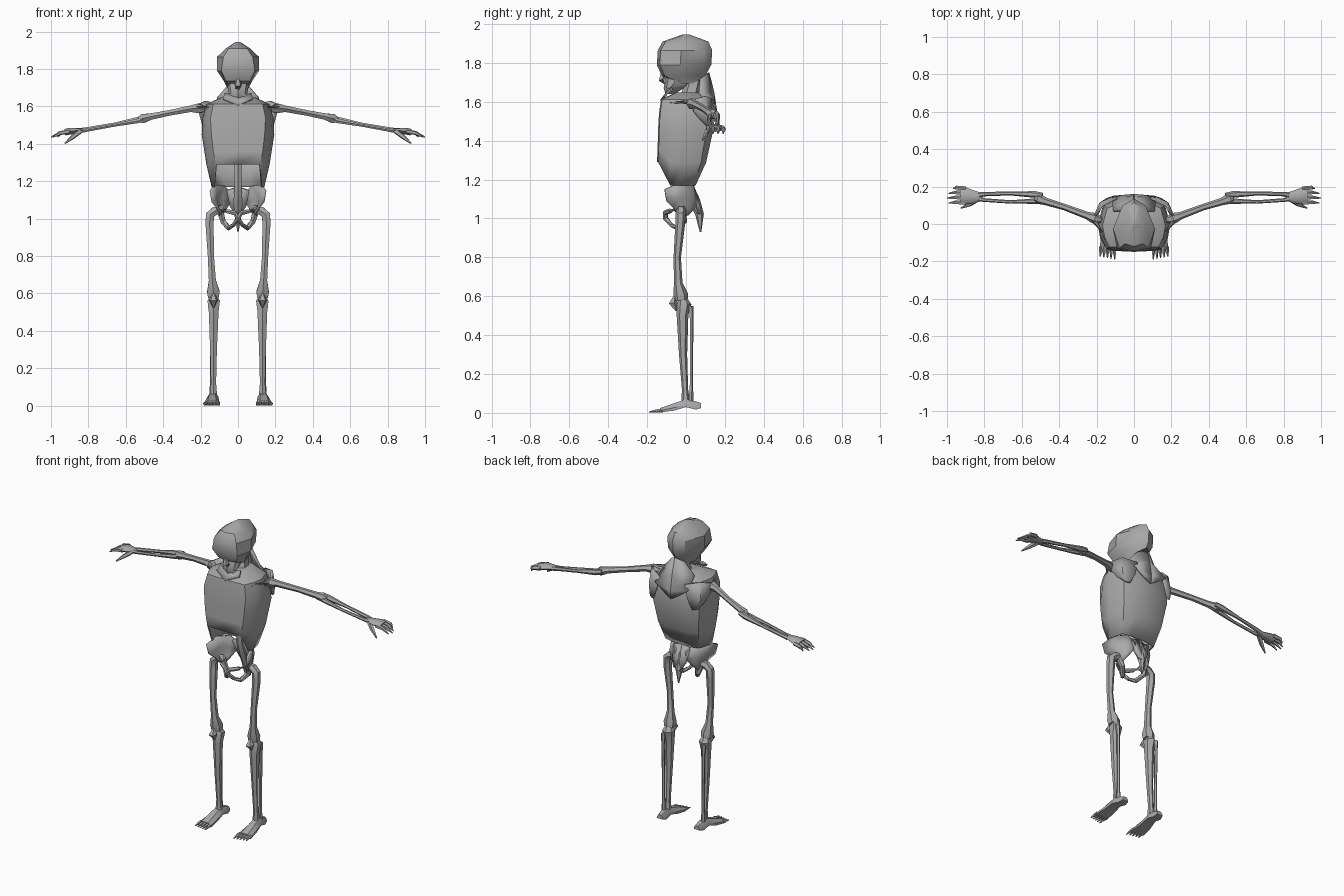
import bpy, bmesh, math
from mathutils import Vector

bone_mat = bpy.data.materials.new("bone_grey")
bone_mat.diffuse_color = (0.40, 0.40, 0.40, 1)


def finish(name, bm, mirror=False, thick=0, angle=35):
    bmesh.ops.recalc_face_normals(bm, faces=bm.faces)
    me = bpy.data.meshes.new(name)
    bm.to_mesh(me)
    bm.free()
    me.materials.append(bone_mat)
    ob = bpy.data.objects.new(name, me)
    bpy.context.collection.objects.link(ob)
    bpy.ops.object.select_all(action='DESELECT')
    ob.select_set(True)
    bpy.context.view_layer.objects.active = ob
    bpy.ops.object.shade_smooth_by_angle(angle=math.radians(angle))
    if thick:
        mod = ob.modifiers.new("thickness", 'SOLIDIFY')
        mod.thickness = thick
        mod.offset = 0
    if mirror:
        ob.modifiers.new("mirror", 'MIRROR')
    return ob


def skin(bm, rings, caps=(True, True), closed=True):
    """Bridge equal-length point rings with quads."""
    vs = [[bm.verts.new(p) for p in r] for r in rings]
    n = len(vs[0])
    for a, b in zip(vs, vs[1:]):
        for i in range(n if closed else n - 1):
            j = (i + 1) % n
            bm.faces.new((a[i], a[j], b[j], b[i]))
    for ring, cap in ((vs[0], caps[0]), (vs[-1], caps[1])):
        if cap:
            bm.faces.new(ring)


def add_bone(bm, pts, sides=6, flat=1.0):
    """Tube through (x, y, z, radius) points; flat squashes it vertically."""
    P = [Vector(p[:3]) for p in pts]
    rings = []
    for i, p in enumerate(P):
        d = (P[min(i + 1, len(P) - 1)] - P[max(i - 1, 0)]).normalized()
        ref = Vector((0, 1, 0)) if abs(d.y) < 0.8 else Vector((1, 0, 0))
        u = (ref - d * ref.dot(d)).normalized()
        w = d.cross(u)
        r = pts[i][3]
        rings.append([p + u * r * math.cos(2 * math.pi * k / sides)
                      + w * r * flat * math.sin(2 * math.pi * k / sides) for k in range(sides)])
    skin(bm, rings)


def bones(name, paths, sides=6, flat=1.0, mirror=True):
    bm = bmesh.new()
    for pts in paths:
        add_bone(bm, pts, sides, flat)
    return finish(name, bm, mirror)


def plate(name, rows, thick=0.012, mirror=True):
    bm = bmesh.new()
    skin(bm, rows, (False, False), False)
    return finish(name, bm, mirror, thick)


def head_ring(z, w, yf, yb, fw=0.75, bw=0.55):
    m = yf * 0.5 + yb * 0.5
    right = [(fw * w, yf + 0.015, z), (w, m - 0.02, z), (bw * w, yb * 0.75 + m * 0.25, z)]
    return [(0, yf, z)] + right + [(0, yb, z)] + [(-x, y, z) for x, y, z in reversed(right)]


# Skull and jaw
bm = bmesh.new()
skin(bm, [head_ring(1.695, 0.055, -0.05, 0.07), head_ring(1.735, 0.075, -0.125, 0.10, 0.85),
          head_ring(1.79, 0.112, -0.15, 0.13, 0.8), head_ring(1.865, 0.112, -0.145, 0.135, 0.7),
          head_ring(1.91, 0.065, -0.12, 0.115), head_ring(1.945, 0.012, -0.02, 0.02)])
finish("skull", bm)
bm = bmesh.new()
skin(bm, [head_ring(1.64, 0.03, -0.105, -0.06), head_ring(1.67, 0.05, -0.115, -0.01),
          head_ring(1.70, 0.055, -0.11, 0.03), head_ring(1.74, 0.06, -0.10, 0.03)])
finish("jaw", bm)
bones("nose", [[(0, -0.12, 1.745, 0.012), (0, -0.125, 1.715, 0.02), (0, -0.10, 1.70, 0.015)]], 5, mirror=False)

# Rib cage: open underneath, hem lower behind the breast edge
def rib_ring(z, front, side, back, yf, yb, drop=0):
    half = [(0, yf, z), (front, yf + 0.005, z), (side * 0.93, yf * 0.55, z - drop),
            (side, (yf + yb) / 2, z - drop), (side * 0.85, yb * 0.75, z - drop),
            (back, yb, z - drop), (0, yb, z - drop)]
    return half + [(-x, y, k) for x, y, k in reversed(half[1:-1])]


bm = bmesh.new()
skin(bm, [rib_ring(1.29, 0.115, 0.137, 0.06, -0.145, 0.045, 0.12),
          rib_ring(1.36, 0.13, 0.165, 0.07, -0.142, 0.10, 0.07),
          rib_ring(1.45, 0.14, 0.19, 0.08, -0.14, 0.135),
          rib_ring(1.54, 0.145, 0.185, 0.08, -0.135, 0.125),
          rib_ring(1.61, 0.13, 0.165, 0.07, -0.125, 0.11),
          rib_ring(1.645, 0.07, 0.09, 0.05, -0.05, 0.08)], (False, True))
finish("rib_cage", bm, thick=0.008)

# Neck and upper back kite
bones("neck", [[(0, 0.02, 1.60, 0.06), (0, 0.03, 1.66, 0.045), (0, 0.05, 1.74, 0.04)]], 6, mirror=False)
plate("upper_back", [[(0, 0.115, 1.75), (0.045, 0.075, 1.72)],
                     [(0, 0.14, 1.65), (0.11, 0.07, 1.645)],
                     [(0, 0.155, 1.55), (0.115, 0.145, 1.575)],
                     [(0, 0.15, 1.50), (0.05, 0.145, 1.53)]])
plate("collar_vee", [[(0, -0.10, 1.645), (0.07, -0.07, 1.67)],
                     [(0, -0.13, 1.605), (0.08, -0.10, 1.64)]], 0.01)

# Shoulder girdle
bones("collar_bone", [[(0.10, -0.12, 1.585, 0.008), (0.15, -0.075, 1.595, 0.010),
                       (0.21, 0.015, 1.60, 0.014)]])
plate("shoulder_blade", [[(0.215, 0.03, 1.61), (0.17, 0.10, 1.63), (0.09, 0.14, 1.61)],
                         [(0.20, 0.04, 1.55), (0.18, 0.11, 1.53), (0.11, 0.145, 1.53)],
                         [(0.185, 0.08, 1.50), (0.165, 0.12, 1.465), (0.14, 0.135, 1.46)]])

# Arms
bones("upper_arm", [[(0.175, 0.02, 1.585, 0.016), (0.21, 0.03, 1.59, 0.030), (0.25, 0.045, 1.588, 0.02),
                     (0.37, 0.09, 1.565, 0.017), (0.47, 0.12, 1.545, 0.02), (0.51, 0.135, 1.535, 0.028),
                     (0.53, 0.14, 1.53, 0.016)]])
bones("forearm", [[(0.49, 0.152, 1.54, 0.015), (0.53, 0.158, 1.53, 0.018), (0.66, 0.163, 1.505, 0.010),
                   (0.80, 0.160, 1.48, 0.012), (0.83, 0.155, 1.473, 0.015)],
                  [(0.50, 0.122, 1.53, 0.014), (0.54, 0.122, 1.522, 0.014), (0.66, 0.118, 1.50, 0.009),
                   (0.80, 0.128, 1.475, 0.010), (0.83, 0.135, 1.472, 0.014)]])
bones("palm", [[(0.815, 0.145, 1.475, 0.022), (0.85, 0.145, 1.472, 0.032), (0.90, 0.150, 1.468, 0.045),
                (0.925, 0.150, 1.462, 0.043)]], 8, 0.4)
bones("fingers", [[(0.90, 0.113 + 0.025 * i, 1.467, 0.013),
                   (0.95, 0.116 + 0.026 * i, 1.458, 0.011),
                   (tip, 0.112 + 0.026 * i, 1.436, 0.003)]
                  for i, tip in enumerate((0.99, 1.0, 0.99, 0.965))], 5)
bones("thumb", [[(0.84, 0.13, 1.47, 0.014), (0.88, 0.105, 1.44, 0.013), (0.925, 0.085, 1.403, 0.004)]], 5)

# Spine, sacrum and tail
bones("spine", [[(0, 0.06, 1.50, 0.03), (0, 0.03, 1.28, 0.022), (0, 0.02, 1.16, 0.022),
                 (0, 0.045, 1.09, 0.028), (0, 0.07, 1.02, 0.022), (0, 0.075, 0.93, 0.004)]],
      mirror=False)
plate("sacrum", [[(0, 0.03, 1.17), (0.06, 0.035, 1.15)], [(0, 0.065, 1.08), (0.045, 0.06, 1.07)],
                 [(0, 0.075, 1.01), (0.012, 0.075, 1.01)]], 0.02)

# Pelvis: flared wings with loops beneath
plate("hip_wing", [[(0.03, 0.05, 1.13), (0.075, 0.03, 1.175), (0.125, -0.04, 1.18), (0.145, -0.11, 1.15)],
                   [(0.04, 0.055, 1.09), (0.085, 0.035, 1.10), (0.12, -0.03, 1.11), (0.135, -0.10, 1.09)],
                   [(0.065, 0.04, 1.05), (0.085, 0.02, 1.045), (0.105, -0.025, 1.05), (0.11, -0.07, 1.06)],
                   [(0.08, 0.01, 1.02), (0.085, 0.0, 1.015), (0.095, -0.025, 1.015), (0.09, -0.05, 1.03)]],
      0.014)
bones("hip_loop", [[(0.095, -0.03, 1.05, 0.025), (0.06, -0.08, 1.04, 0.012), (0.015, -0.105, 1.03, 0.014),
                    (0.0, -0.105, 1.00, 0.014), (0.025, -0.075, 0.965, 0.011), (0.05, -0.045, 0.95, 0.014),
                    (0.08, -0.01, 0.985, 0.016), (0.095, -0.02, 1.04, 0.02)]])

# Legs
bones("thigh_bone", [[(0.10, -0.02, 1.045, 0.022), (0.125, -0.025, 1.04, 0.026), (0.15, -0.028, 1.02, 0.026),
                      (0.152, -0.03, 0.97, 0.025), (0.145, -0.045, 0.80, 0.019), (0.137, -0.04, 0.67, 0.022),
                      (0.132, -0.028, 0.61, 0.038), (0.131, -0.024, 0.58, 0.034)]])
bones("kneecap", [[(0.131, -0.06, 0.60, 0.006), (0.131, -0.068, 0.565, 0.025), (0.131, -0.05, 0.525, 0.005)]], 5)
bones("shin_bone", [[(0.131, -0.015, 0.585, 0.022), (0.130, -0.01, 0.56, 0.038), (0.130, -0.018, 0.50, 0.030),
                     (0.131, -0.015, 0.30, 0.021), (0.131, -0.005, 0.12, 0.016), (0.131, -0.002, 0.06, 0.022)]])
bones("calf_bone", [[(0.145, 0.025, 0.55, 0.014), (0.143, 0.028, 0.48, 0.010), (0.140, 0.027, 0.15, 0.009),
                     (0.140, 0.025, 0.06, 0.014)]], 5)

# Feet: wedge with pointed toes
def foot_ring(y, x, w, lo, hi):
    return [(x - w, y, lo), (x + w, y, lo), (x + w, y, lo * 0.6 + hi * 0.4),
            (x + w * 0.5, y, hi), (x - w * 0.5, y, hi), (x - w, y, lo * 0.6 + hi * 0.4)]


bm = bmesh.new()
skin(bm, [foot_ring(0.078, 0.13, 0.020, 0.025, 0.05), foot_ring(0.05, 0.132, 0.027, 0.017, 0.06),
          foot_ring(0.0, 0.134, 0.030, 0.03, 0.07), foot_ring(-0.06, 0.138, 0.037, 0.012, 0.05),
          foot_ring(-0.135, 0.14, 0.045, 0.002, 0.024)])
finish("foot", bm, True)
bones("toes", [[(0.103 + 0.0185 * i, -0.12, 0.012, 0.010), (0.103 + 0.0185 * i, -0.15, 0.010, 0.009),
                (0.103 + 0.0195 * i, -0.19 + 0.004 * i, 0.004, 0.003)] for i in range(5)], 5)
